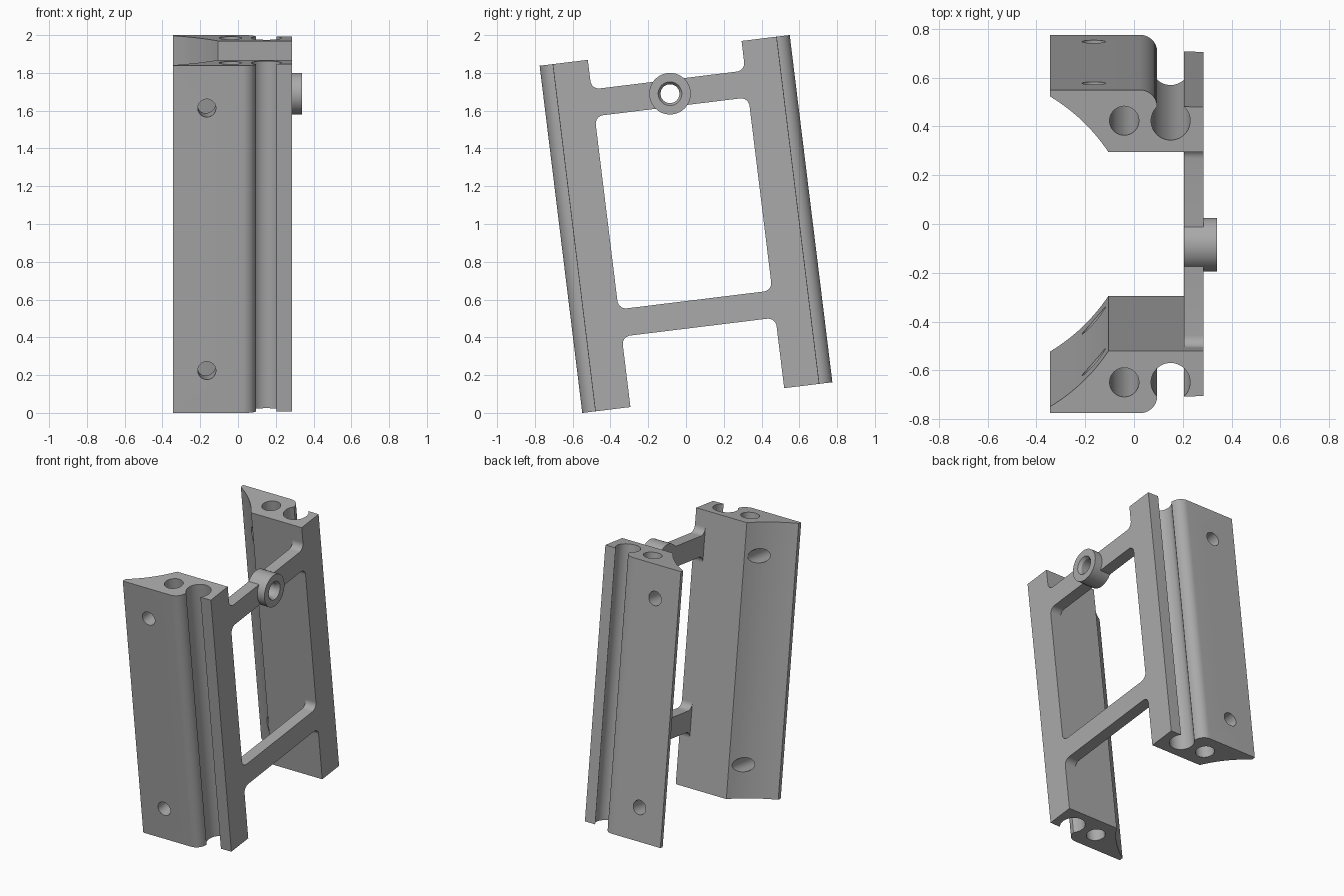
import bpy, bmesh
from math import sin, cos, radians
from mathutils import Matrix

if "Cube" in bpy.data.objects:
    bpy.data.objects.remove(bpy.data.objects["Cube"])

grey = bpy.data.materials.new("plain_grey")
grey.use_nodes = True
grey.diffuse_color = (0.4, 0.4, 0.4, 1)
grey.node_tree.nodes["Principled BSDF"].inputs["Base Color"].default_value = (0.4, 0.4, 0.4, 1)

# The whole frame leans forward
LEAN = Matrix.Translation((0, 0, 1)) @ Matrix.Rotation(radians(7), 4, 'X')
HALF = 0.926                 # half rail length
OUTER, INNER = 0.667, 0.41   # rail faces, measured from the middle
BACK, FACE = 0.205, 0.285    # thickness of the side plate


def arc(cx, cy, r, start, end, steps):
    angles = [radians(start + (end - start) * i / steps) for i in range(steps + 1)]
    return [(cx + r * cos(a), cy + r * sin(a)) for a in angles]


def circle(cx, cy, r):
    return arc(cx, cy, r, 0, 360, 48)[:-1]


def place(axis, p, d):
    a, b = p
    return {'X': (d, a, b), 'Y': (a, d, b), 'Z': (a, b, d)}[axis]


def prism(name, axis, start, end, outline, end_outline=None):
    """Loft an outline along an axis."""
    bm = bmesh.new()
    low = [bm.verts.new(place(axis, p, start)) for p in outline]
    high = [bm.verts.new(place(axis, p, end)) for p in end_outline or outline]
    bm.faces.new(low)
    bm.faces.new(high)
    for i in range(len(low)):
        j = (i + 1) % len(low)
        bm.faces.new((low[i], low[j], high[j], high[i]))
    bmesh.ops.recalc_face_normals(bm, faces=bm.faces)
    mesh = bpy.data.meshes.new(name)
    bm.to_mesh(mesh)
    bm.free()
    mesh.materials.append(grey)
    obj = bpy.data.objects.new(name, mesh)
    bpy.context.collection.objects.link(obj)
    obj.matrix_world = LEAN
    return obj


def activate(obj):
    bpy.ops.object.select_all(action='DESELECT')
    obj.select_set(True)
    bpy.context.view_layer.objects.active = obj


def combine(obj, other, operation):
    mod = obj.modifiers.new(operation.lower(), 'BOOLEAN')
    mod.operation, mod.object, mod.solver = operation, other, 'EXACT'
    activate(obj)
    bpy.ops.object.modifier_apply(modifier=mod.name)
    bpy.data.objects.remove(other)


def smooth(obj):
    activate(obj)
    bpy.ops.object.shade_smooth_by_angle(angle=radians(30))


# Rail section: rounded corner, open round groove, lip, hollow inner flank
section = [(-0.345, OUTER)]
section += arc(0.025, 0.597, 0.07, 90, 4, 10)
section += arc(0.15, 0.54, 0.08, 133.5, 406.5, 36)
section += [(FACE, 0.597), (FACE, INNER)]
section += arc(-0.729, 0, 0.747, 33.3, 59, 14)

for name, side in (("front_rail", -1), ("back_rail", 1)):
    rail = prism(name, 'Z', -HALF, HALF, [(x, side * y) for x, y in section])
    # Lengthwise bore and two cross holes
    combine(rail, prism("bore", 'Z', -1, 1, circle(-0.04, side * 0.54, 0.06)), 'DIFFERENCE')
    for z in (-0.7, 0.7):
        hole = prism("cross_hole", 'Y', side * 0.3, side * 0.8, circle(-0.165, z, 0.048))
        combine(rail, hole, 'DIFFERENCE')
    smooth(rail)


def crossbar(name, low, high, r=0.045):
    """Bar with flared ends that blend into the rails."""
    c = INNER - r
    outline = arc(c, high + r, r, 0, -90, 8) + arc(-c, high + r, r, 270, 180, 8)
    outline += arc(-c, low - r, r, 180, 90, 8) + arc(c, low - r, r, 90, 0, 8)
    return prism(name, 'X', BACK, FACE, outline)


smooth(crossbar("lower_crossbar", -0.55, -0.405))

# Upper bar carries a bored round boss
upper = crossbar("upper_crossbar", 0.625, 0.768)
combine(upper, prism("boss", 'X', BACK, 0.34, circle(0, 0.695, 0.11)), 'UNION')
combine(upper, prism("boss_hole", 'X', 0.1, 0.4, circle(0, 0.695, 0.05)), 'DIFFERENCE')
rim = prism("boss_rim", 'X', 0.318, 0.342, circle(0, 0.695, 0.049), circle(0, 0.695, 0.064))
combine(upper, rim, 'DIFFERENCE')
smooth(upper)
